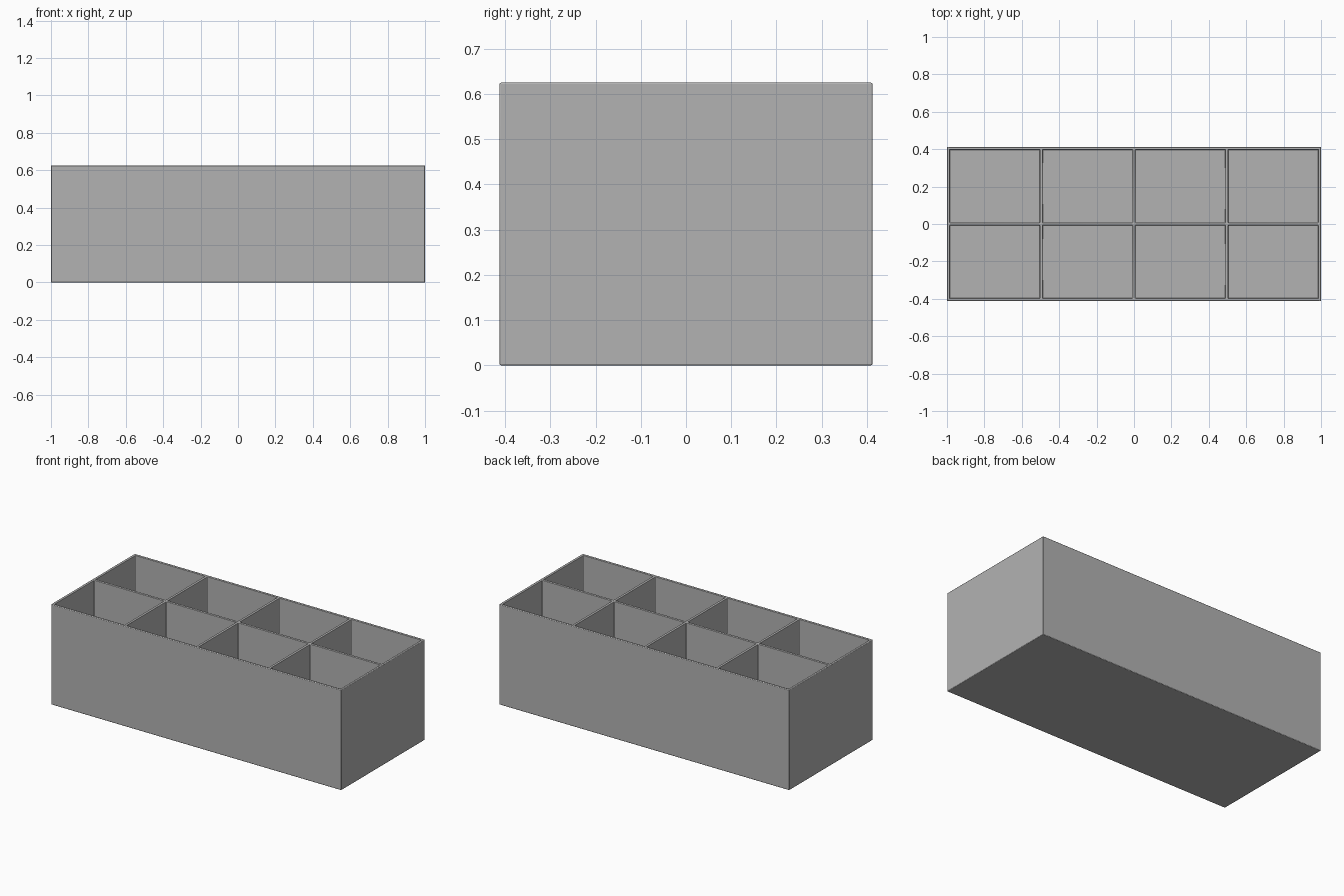
import bpy
import bmesh
from mathutils import Vector

default = bpy.data.objects.get("Cube")
if default:
    bpy.data.objects.remove(default, do_unlink=True)

LENGTH, WIDTH, HEIGHT = 2.0, 0.824, 0.625
WALL = 0.014
COLUMNS, ROWS = 4, 2

# Plain grey plastic
grey = bpy.data.materials.new("plain grey")
grey.use_nodes = True
colour = (0.45, 0.45, 0.45, 1)
grey.diffuse_color = colour
grey.node_tree.nodes["Principled BSDF"].inputs["Base Color"].default_value = colour


def wall_lines(size, cells):
    """Both faces of every wall between equal cells, outer faces excluded."""
    pitch = (size - WALL) / cells
    starts = [-size / 2 + i * pitch for i in range(cells + 1)]
    lines = [p for s in starts for p in (s, s + WALL)]
    return lines[1:-1]


def in_cell(value, lines):
    return any(a < value < b for a, b in zip(lines[::2], lines[1::2]))


# Solid block, scored along the wall faces
bm = bmesh.new()
bmesh.ops.create_cube(bm, size=1)
bmesh.ops.scale(bm, vec=(LENGTH, WIDTH, HEIGHT), verts=bm.verts)
bmesh.ops.translate(bm, vec=(0, 0, HEIGHT / 2), verts=bm.verts)
x_lines = wall_lines(LENGTH, COLUMNS)
y_lines = wall_lines(WIDTH, ROWS)
for axis, lines in ((Vector((1, 0, 0)), x_lines), (Vector((0, 1, 0)), y_lines)):
    for p in lines:
        bmesh.ops.bisect_plane(bm, geom=bm.verts[:] + bm.edges[:] + bm.faces[:],
                               plane_co=axis * p, plane_no=axis)

# Compartments pushed down to the floor
cells = []
for f in bm.faces:
    c = f.calc_center_median()
    if f.normal.z > 0.9 and in_cell(c.x, x_lines) and in_cell(c.y, y_lines):
        cells.append(f)
floors = bmesh.ops.extrude_discrete_faces(bm, faces=cells)["faces"]
for f in floors:
    bmesh.ops.translate(bm, vec=(0, 0, WALL - HEIGHT), verts=f.verts)
bmesh.ops.recalc_face_normals(bm, faces=bm.faces)

mesh = bpy.data.meshes.new("divided_box")
bm.to_mesh(mesh)
bm.free()
mesh.materials.append(grey)
box = bpy.data.objects.new("divided_box", mesh)
bpy.context.collection.objects.link(box)

# Slightly eased edges
bevel = box.modifiers.new("eased edges", "BEVEL")
bevel.width = 0.003
bevel.segments = 2
bevel.limit_method = "ANGLE"

bpy.context.view_layer.objects.active = box
box.select_set(True)
bpy.ops.object.shade_smooth_by_angle()
